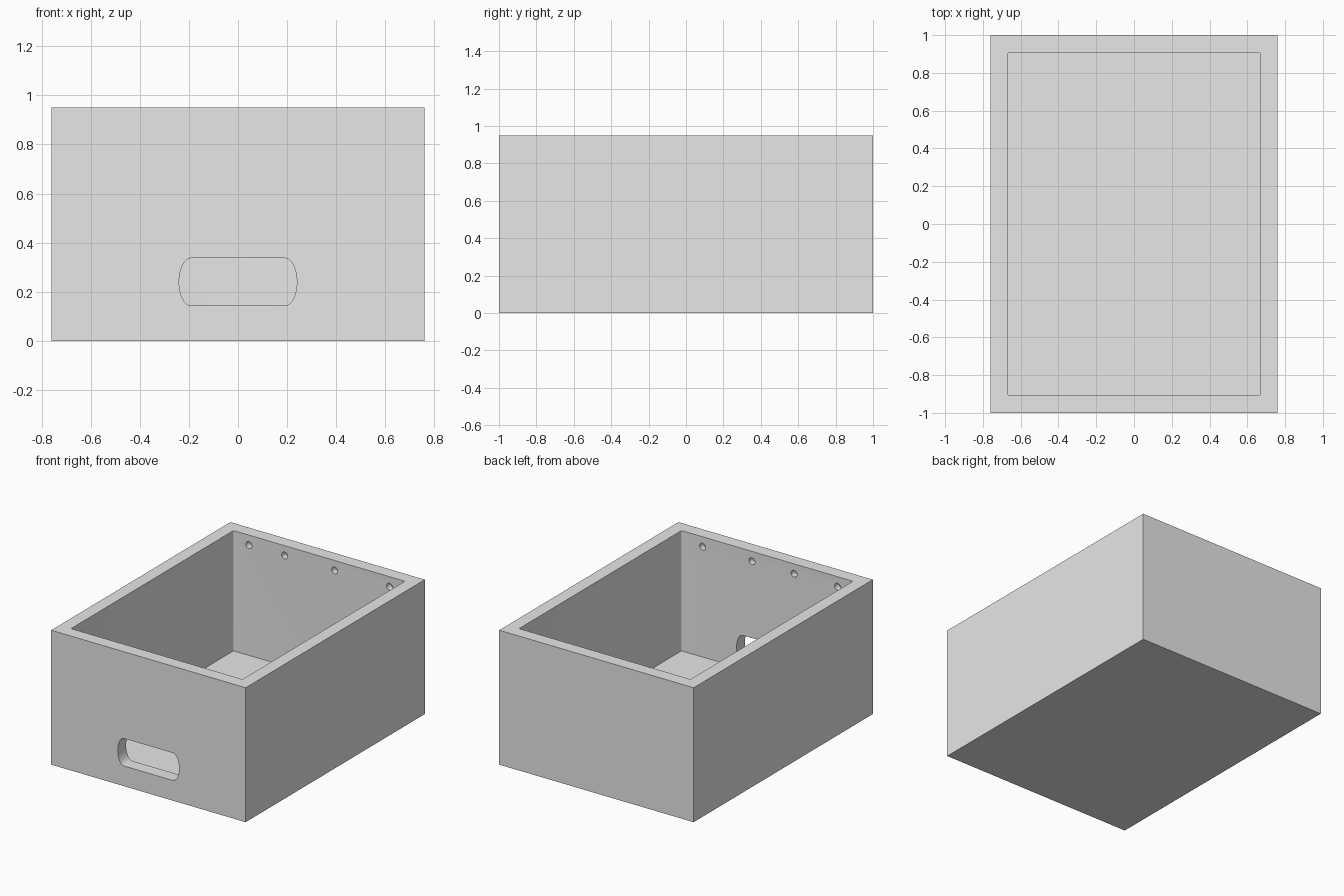
import bpy, bmesh, math
from mathutils import Matrix, Vector

cube = bpy.data.objects.get("Cube")
if cube:
    bpy.data.objects.remove(cube, do_unlink=True)

grey = bpy.data.materials.new("light grey")
grey.use_nodes = True
grey.diffuse_color = (0.8, 0.8, 0.8, 1)
grey.node_tree.nodes["Principled BSDF"].inputs["Base Color"].default_value = (0.8, 0.8, 0.8, 1)

WIDTH, LENGTH, HEIGHT = 1.52, 2.0, 0.95
INNER_X, INNER_Y, FLOOR = 0.67, 0.907, 0.10


def make_object(name, bm):
    bmesh.ops.recalc_face_normals(bm, faces=bm.faces)
    mesh = bpy.data.meshes.new(name)
    bm.to_mesh(mesh)
    bm.free()
    mesh.materials.append(grey)
    obj = bpy.data.objects.new(name, mesh)
    bpy.context.collection.objects.link(obj)
    return obj


def block(name, size, bottom, corner=0):
    bm = bmesh.new()
    bmesh.ops.create_cube(bm, size=1)
    bmesh.ops.scale(bm, vec=size, verts=bm.verts)
    bmesh.ops.translate(bm, vec=(0, 0, bottom + size[2] / 2), verts=bm.verts)
    if corner:
        upright = [e for e in bm.edges if abs(e.verts[0].co.z - e.verts[1].co.z) > 0.1]
        bmesh.ops.bevel(bm, geom=upright, offset=corner, segments=4, profile=0.5, affect='EDGES')
    return make_object(name, bm)


def slot_cutter():
    # Long opening with half-elliptical ends, pushed through the front wall
    half, rx, rz, z = 0.19, 0.05, 0.097, 0.24
    bm = bmesh.new()
    ring = []
    for side in (1, -1):
        for i in range(25):
            a = -math.pi / 2 + math.pi * i / 24
            ring.append(bm.verts.new((side * (half + rx * math.cos(a)), -1.1,
                                      z + side * rz * math.sin(a))))
    face = bm.faces.new(ring)
    new = bmesh.ops.extrude_face_region(bm, geom=[face])["geom"]
    bmesh.ops.translate(bm, vec=(0, 0.35, 0),
                        verts=[v for v in new if isinstance(v, bmesh.types.BMVert)])
    return make_object("slot_cutter", bm)


def hole_cutter(positions, side):
    # Row of blind round holes near the top of an inner end wall
    bm = bmesh.new()
    for x in positions:
        place = (Matrix.Translation(Vector((x, side * INNER_Y, 0.88)))
                 @ Matrix.Rotation(math.pi / 2, 4, 'X'))
        bmesh.ops.create_cone(bm, cap_ends=True, segments=24, radius1=0.024,
                              radius2=0.024, depth=0.09, matrix=place)
    return make_object("hole_cutter", bm)


# Open box with cavity, front slot and peg holes
box = block("box_body", (WIDTH, LENGTH, HEIGHT), 0)
cutters = [
    block("cavity_cutter", (2 * INNER_X, 2 * INNER_Y, HEIGHT), FLOOR, corner=0.01),
    slot_cutter(),
    hole_cutter((-0.55, -0.27, 0.12, 0.55), 1),
    hole_cutter((-0.55, -0.21, 0.12, 0.505), -1),
]
bpy.context.view_layer.objects.active = box
for cutter in cutters:
    cutter.hide_render = True
    mod = box.modifiers.new(cutter.name, 'BOOLEAN')
    mod.operation = 'DIFFERENCE'
    mod.solver = 'EXACT'
    mod.object = cutter
    bpy.ops.object.modifier_apply(modifier=mod.name)
for cutter in cutters:
    bpy.data.objects.remove(cutter, do_unlink=True)

# Smooth the curved cuts, keep the box edges crisp
bpy.ops.object.select_all(action='DESELECT')
box.select_set(True)
bpy.ops.object.shade_smooth_by_angle(angle=math.radians(30))
